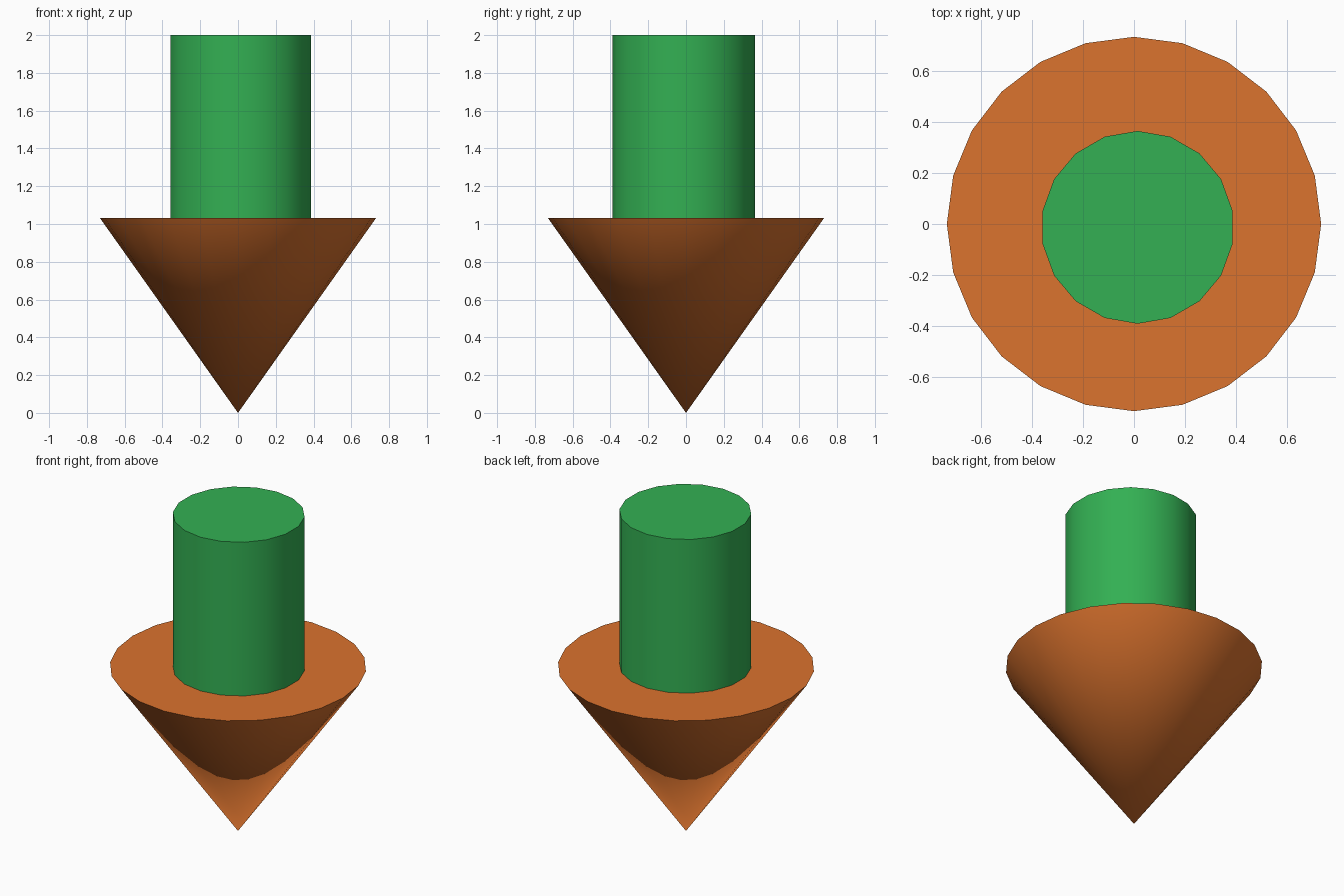
import bpy
import math

if "Cube" in bpy.data.objects:
    bpy.data.objects.remove(bpy.data.objects["Cube"])


def srgb(r, g, b):
    def lin(c):
        c /= 255
        return c / 12.92 if c <= 0.04045 else ((c + 0.055) / 1.055) ** 2.4
    return (lin(r), lin(g), lin(b), 1)


def material(name, color):
    m = bpy.data.materials.new(name)
    m.diffuse_color = color
    m.use_nodes = True
    m.node_tree.nodes["Principled BSDF"].inputs["Base Color"].default_value = m.diffuse_color
    return m


def tapered(name, sides, r_bottom, r_top, z0, z1, center, mat):
    """Upright cone or cylinder with its first vertex on +y."""
    bpy.ops.mesh.primitive_cone_add(
        vertices=sides, radius1=r_bottom, radius2=r_top, depth=z1 - z0,
        location=(center[0], center[1], (z0 + z1) / 2))
    ob = bpy.context.object
    ob.name = name
    ob.data.materials.append(mat)
    bpy.ops.object.shade_smooth_by_angle(angle=math.radians(35))
    return ob


orange = material("orange", srgb(219, 115, 46))
green = material("green", srgb(51, 176, 83))

# Arrow head: cone pointing down, flat disc on top
tapered("arrow_head", 24, 0, 0.732, 0, 1.033, (0, 0), orange)

# Arrow shaft: slightly off-centre cylinder standing on the head
tapered("arrow_shaft", 18, 0.377, 0.377, 1.025, 2.0, (0.014, -0.013), green)
